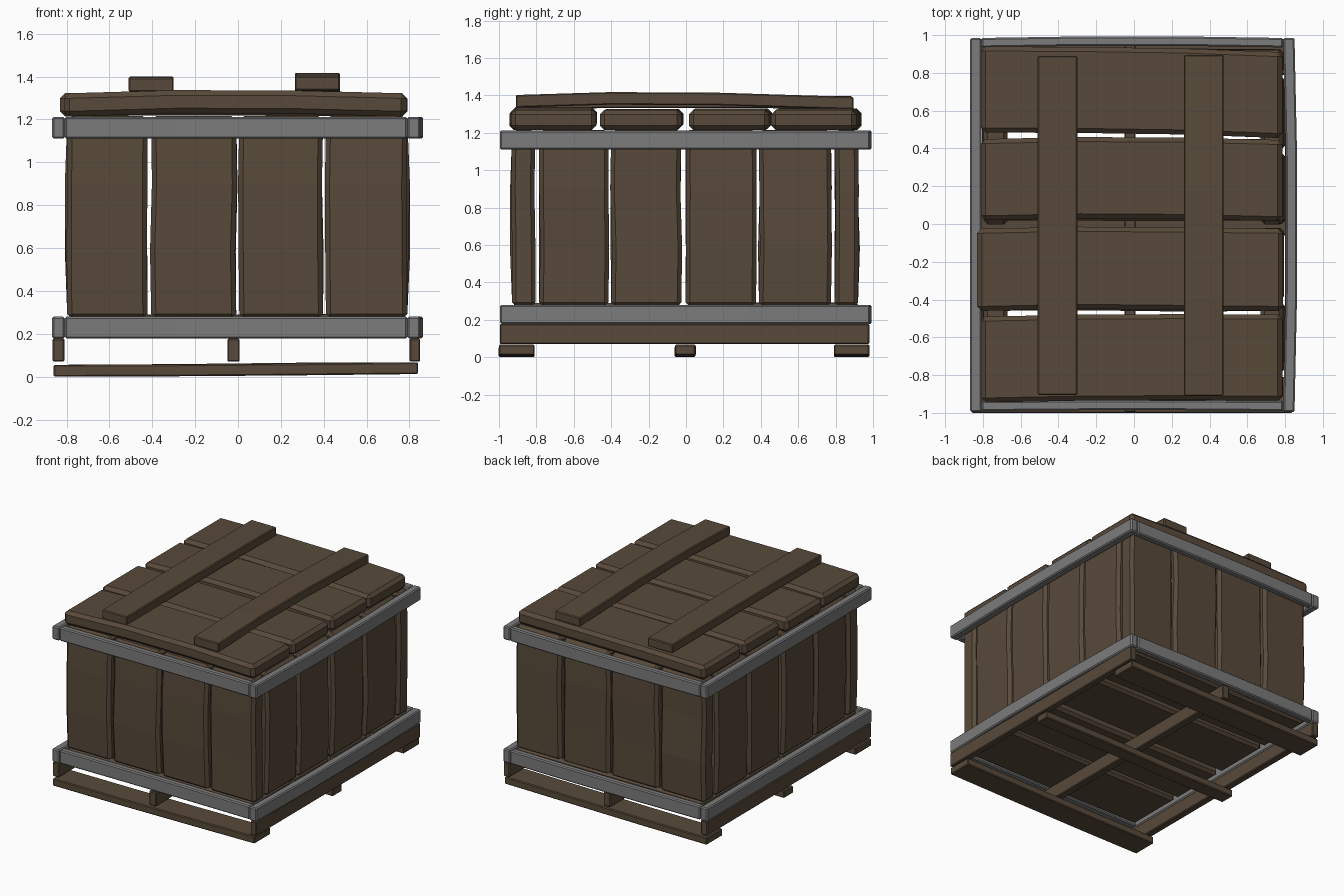
import bpy, bmesh, random
from mathutils import Vector

if "Cube" in bpy.data.objects:
    bpy.data.objects.remove(bpy.data.objects["Cube"])

random.seed(4)


def material(name, rgb):
    m = bpy.data.materials.new(name)
    m.diffuse_color = (*rgb, 1)
    m.use_nodes = True
    m.node_tree.nodes["Principled BSDF"].inputs["Base Color"].default_value = m.diffuse_color
    return m


WOOD = material("dark_wood", (0.098, 0.068, 0.043))
METAL = material("grey_metal", (0.2, 0.2, 0.2))


def plank(name, x, y, z, bevel=0.02, mat=WOOD, bow=(0, 0, 0), end=(0, 0, 0), wob=0.0, at=(0.33, 0.67)):
    """Chamfered board with two bends along its longest side; end shifts its far end."""
    lo, hi = Vector((x[0], y[0], z[0])), Vector((x[1], y[1], z[1]))
    size = hi - lo
    axis = max(range(3), key=lambda i: size[i])
    bm = bmesh.new()
    bmesh.ops.create_cube(bm, size=1)
    for v in bm.verts:
        v.co = Vector([lo[i] + (v.co[i] + 0.5) * size[i] for i in range(3)])
    bmesh.ops.bevel(bm, geom=bm.edges[:], offset=bevel, segments=1, affect='EDGES', clamp_overlap=True)
    stations = []
    normal = Vector([float(i == axis) for i in range(3)])
    for t in at:
        p = lo + size * t
        cut = bmesh.ops.bisect_plane(bm, geom=bm.verts[:] + bm.edges[:] + bm.faces[:],
                                     plane_co=p, plane_no=normal)
        jig = Vector([0 if i == axis else random.uniform(-wob, wob) for i in range(3)])
        stations.append(([g for g in cut['geom_cut'] if isinstance(g, bmesh.types.BMVert)], jig))
    for verts, jig in stations:
        for v in verts:
            v.co += jig + Vector(bow)
    for v in bm.verts:
        t = (v.co[axis] - lo[axis]) / size[axis]
        v.co += Vector(end) * t
    me = bpy.data.meshes.new(name)
    bm.to_mesh(me)
    bm.free()
    ob = bpy.data.objects.new(name, me)
    me.materials.append(mat)
    bpy.context.collection.objects.link(ob)
    return ob


# Pallet skids and stringers
for i, y in enumerate([(-1.0, -0.81), (-0.06, 0.05), (0.79, 0.98)]):
    plank(f"skid_{i}", (-0.86, 0.84), y, (0.0, 0.055), 0.006, end=(0, 0, 0.012), wob=0.003)
for i, x in enumerate([(-0.865, -0.81), (-0.05, 0.008), (0.80, 0.85)]):
    plank(f"stringer_{i}", x, (-0.995, 0.98), (0.07, 0.178), 0.006)

# Metal bands around bottom and top
for level, z in (("bottom", (0.178, 0.28)), ("top", (1.11, 1.212))):
    plank(f"{level}_band_left", (-0.867, -0.808), (-0.995, 0.985), z, 0.008, METAL)
    plank(f"{level}_band_right", (0.79, 0.85), (-0.995, 0.985), z, 0.008, METAL, bow=(0.014, 0, 0))
    plank(f"{level}_band_front", (-0.808, 0.79), (-0.99, -0.938), z, 0.008, METAL, bow=(0, 0.004, 0))
    plank(f"{level}_band_back", (-0.808, 0.79), (0.935, 0.985), z, 0.008, METAL, bow=(0, 0.008, 0))

# Floor and lid boards
rows = [(-0.945, -0.49), (-0.46, -0.025), (0.02, 0.45), (0.485, 0.94)]
lid_x = [(-0.81, 0.785), (-0.83, 0.79), (-0.81, 0.785), (-0.81, 0.785)]
lid_end = [(0, 0.01, 0), (0, 0, 0), (0, -0.005, 0), (0, -0.03, 0)]
for i, y in enumerate(rows):
    plank(f"floor_board_{i}", (-0.79, 0.785), (max(y[0], -0.93), min(y[1], 0.925)),
          (0.18, 0.29), 0.02, wob=0.004)
    plank(f"lid_board_{i}", lid_x[i], y, (1.214, 1.322), 0.024,
          bow=(0, 0.008, 0.012 if i == 0 else 0.004), end=lid_end[i], wob=0.005)

# Front and back wall boards
for i, x in enumerate([(-0.797, -0.422), (-0.405, -0.008), (0.006, 0.397), (0.41, 0.79)]):
    plank(f"front_wall_board_{i}", x, (-0.93, -0.805), (0.27, 1.215), 0.022, bow=(0, -0.006, 0), wob=0.006)
    plank(f"back_wall_board_{i}", x, (0.795, 0.92), (0.27, 1.215), 0.022, bow=(0, 0.004, 0), wob=0.006)

# Side wall boards
for i, y in enumerate([(-0.785, -0.415), (-0.40, -0.025), (-0.002, 0.375), (0.39, 0.775)]):
    plank(f"left_wall_board_{i}", (-0.797, -0.67), y, (0.27, 1.215), 0.022, bow=(-0.005, 0, 0), wob=0.006)
    plank(f"right_wall_board_{i}", (0.67, 0.79), y, (0.27, 1.215), 0.022, bow=(0.008, 0, 0), wob=0.006)

# Battens across the lid
plank("lid_batten_left", (-0.51, -0.30), (-0.905, 0.89), (1.328, 1.395), 0.006, bow=(0, 0, 0.004))
plank("lid_batten_right", (0.265, 0.475), (-0.91, 0.895), (1.335, 1.402), 0.006,
      bow=(0, 0, 0.018), end=(0, 0, -0.01), at=(0.28, 0.6))
